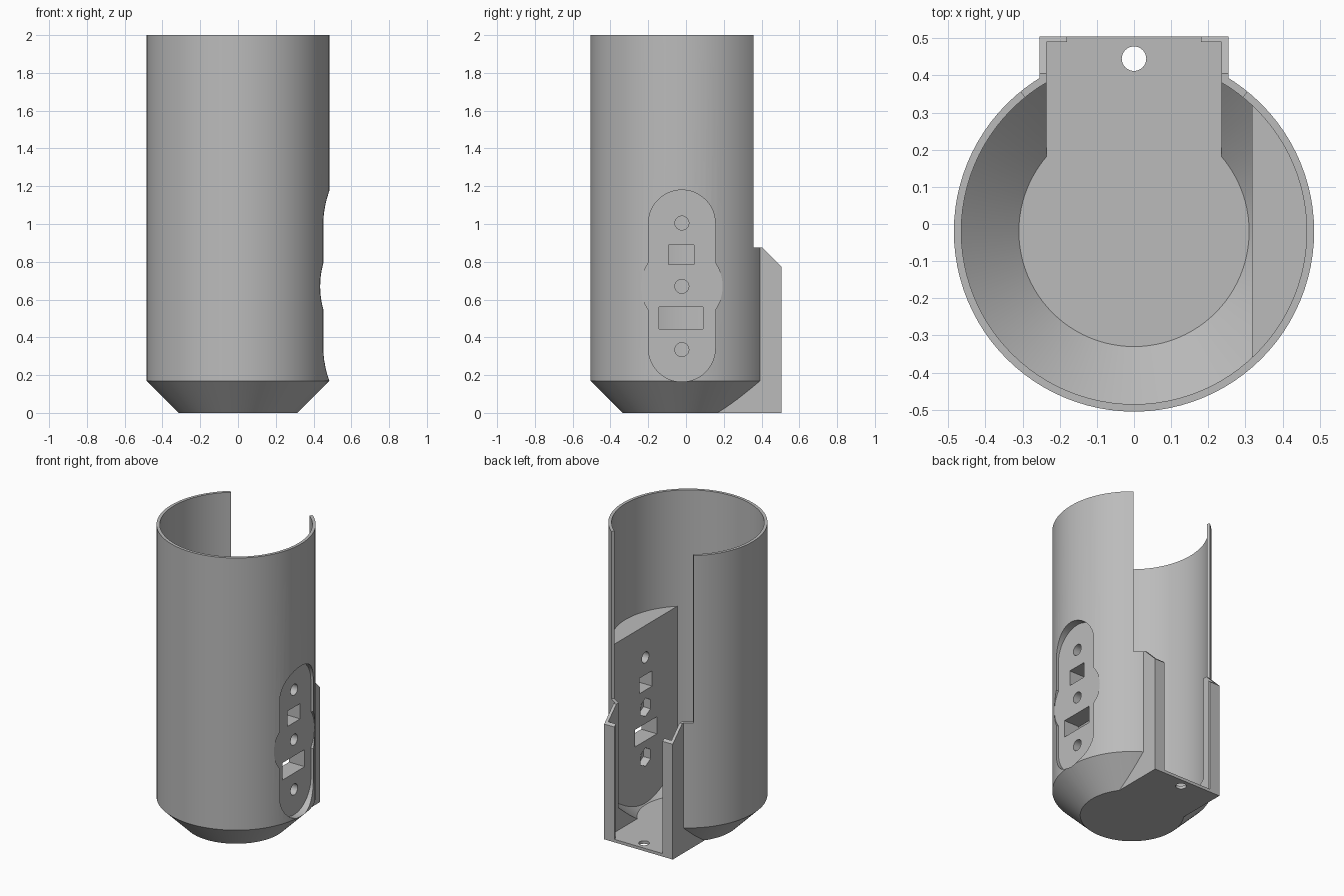
import bpy, bmesh, math
from mathutils import Vector

cube = bpy.data.objects.get("Cube")
if cube:
    bpy.data.objects.remove(cube, do_unlink=True)

CY = -0.02      # tube axis in y
PY = -0.022     # side panel centre in y
FLOOR = 0.02

grey = bpy.data.materials.new("plain grey")
grey.use_nodes = True
grey.diffuse_color = (0.5, 0.5, 0.5, 1)
grey.node_tree.nodes["Principled BSDF"].inputs["Base Color"].default_value = (0.5, 0.5, 0.5, 1)


def finish(name, bm):
    bmesh.ops.recalc_face_normals(bm, faces=bm.faces)
    me = bpy.data.meshes.new(name)
    bm.to_mesh(me)
    bm.free()
    me.materials.append(grey)
    ob = bpy.data.objects.new(name, me)
    bpy.context.collection.objects.link(ob)
    return ob


def prism(name, pts, axis, lo, hi):
    """Extrude a 2D outline: along x the outline is (y, z), along z it is (x, y)."""
    place = (lambda a, b, t: (t, a, b)) if axis == "x" else (lambda a, b, t: (a, b, t))
    bm = bmesh.new()
    face = bm.faces.new([bm.verts.new(place(a, b, lo)) for a, b in pts])
    ext = bmesh.ops.extrude_face_region(bm, geom=[face])["geom"]
    shift = Vector(place(0, 0, hi - lo))
    bmesh.ops.translate(bm, vec=shift, verts=[v for v in ext if isinstance(v, bmesh.types.BMVert)])
    return finish(name, bm)


def revolve(name, profile, n=96):
    """Closed solid of revolution from (radius, z) rings."""
    bm = bmesh.new()
    rings = [[bm.verts.new((r * math.cos(math.tau * i / n), CY + r * math.sin(math.tau * i / n), z))
              for i in range(n)] for r, z in profile]
    for a, b in zip(rings, rings[1:]):
        for i in range(n):
            j = (i + 1) % n
            bm.faces.new((a[i], a[j], b[j], b[i]))
    bm.faces.new(rings[0])
    bm.faces.new(rings[-1])
    return finish(name, bm)


def rect(a0, a1, b0, b1):
    return [(a0, b0), (a1, b0), (a1, b1), (a0, b1)]


def circle(a, b, r, n=32, start=0.0):
    return [(a + r * math.cos(start + math.tau * i / n),
             b + r * math.sin(start + math.tau * i / n)) for i in range(n)]


def combine(target, tool, op="DIFFERENCE"):
    mod = target.modifiers.new("cut", "BOOLEAN")
    mod.operation = op
    mod.solver = "EXACT"
    mod.object = tool
    bpy.context.view_layer.objects.active = target
    bpy.ops.object.modifier_apply(modifier=mod.name)
    bpy.data.objects.remove(tool, do_unlink=True)


# Outer shell with tapered bottom, joined with the rear bracket
body = revolve("tube_housing", [(0.315, 0), (0.485, 0.17), (0.485, 2)])
bracket = [(0.05, 0), (0.505, 0), (0.505, 0.775), (0.405, 0.875), (0.05, 0.875)]
combine(body, prism("bracket", bracket, "x", -0.255, 0.255), "UNION")

# Hollow interior, leaving a flat mounting block on one side
cavity = revolve("cavity", [(0.31, FLOOR), (0.465, 0.17), (0.465, 2.1)])
combine(cavity, prism("mount_block", rect(-0.7, 0.7, -0.2, 1.22), "x", 0.317, 0.7))
combine(body, cavity)

# Bracket channel, rear opening between the lips, and floor hole
combine(body, prism("channel", rect(-0.235, 0.235, 0.1, 0.49), "z", FLOOR, 1.0))
combine(body, prism("rear_opening", rect(-0.18, 0.18, 0.4, 0.6), "z", FLOOR, 1.0))
combine(body, prism("floor_hole", circle(0, 0.445, 0.033), "z", -0.1, 0.1))

# Tall slot in the rear wall, with radial edges
ang = math.radians(39)
sx, sy = math.sin(ang), math.cos(ang)
wedge = [(0, CY), (sx, CY + sy), (-sx, CY + sy)]
combine(body, prism("rear_slot", wedge, "z", 0.875, 2.1))

# Recessed side panel: a stadium with a wider round middle
arc = [math.pi * i / 24 for i in range(25)]
stadium = [(PY + 0.177 * math.cos(t), 1.003 + 0.177 * math.sin(t)) for t in arc]
stadium += [(PY - 0.177 * math.cos(t), 0.342 - 0.177 * math.sin(t)) for t in arc]
combine(body, prism("panel_recess", stadium, "x", 0.433, 0.7))
combine(body, prism("panel_round", circle(PY, 0.67, 0.216, 64), "x", 0.433, 0.7))

# Screw holes, with nut pockets behind the lower two
for z in (0.335, 0.67, 1.005):
    combine(body, prism("screw_hole", circle(PY, z, 0.037), "x", 0.25, 0.6))
    if z < 1:
        combine(body, prism("nut_pocket", circle(PY, z, 0.062, 6, math.pi / 2), "x", 0.25, 0.37))

# Connector windows
for outline in (rect(-0.093, 0.042, 0.785, 0.888), rect(-0.143, 0.09, 0.445, 0.56)):
    combine(body, prism("window", outline, "x", 0.25, 0.6))

# Smooth round walls, crisp edges
bpy.ops.object.select_all(action="DESELECT")
body.select_set(True)
bpy.context.view_layer.objects.active = body
bpy.ops.object.shade_smooth_by_angle(angle=math.radians(25))
